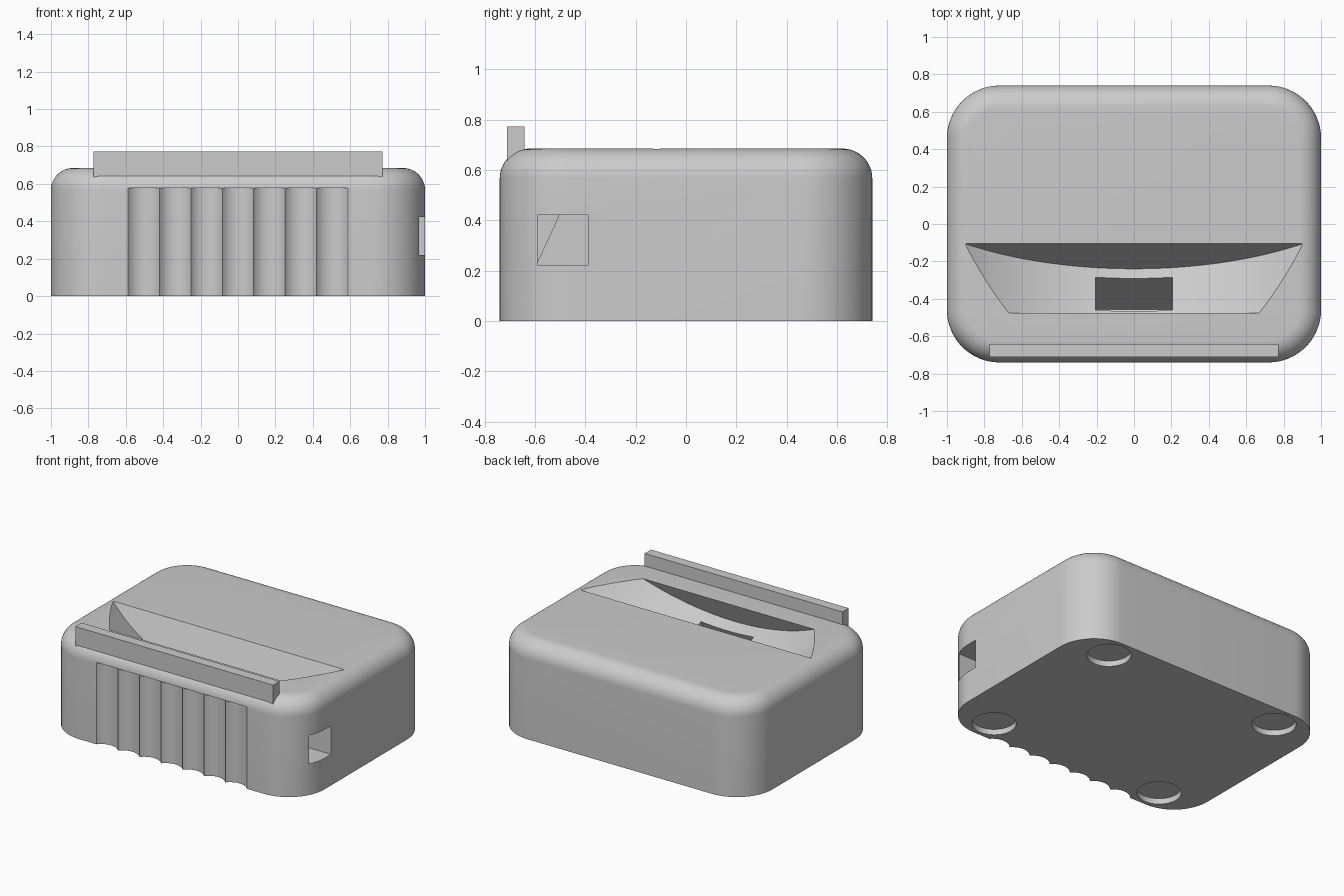
import bpy, bmesh
from math import sin, cos, radians
from mathutils import Vector

if "Cube" in bpy.data.objects:
    bpy.data.objects.remove(bpy.data.objects["Cube"], do_unlink=True)

grey = bpy.data.materials.new("plain_grey")
grey.use_nodes = True
grey.diffuse_color = (0.6, 0.6, 0.6, 1)
grey.node_tree.nodes["Principled BSDF"].inputs["Base Color"].default_value = grey.diffuse_color


def finish(obj, name):
    obj.name = name
    obj.data.materials.append(grey)
    return obj


def box(name, lo, hi):
    lo, hi = Vector(lo), Vector(hi)
    bpy.ops.mesh.primitive_cube_add(size=1, location=(lo + hi) / 2)
    obj = bpy.context.object
    obj.scale = hi - lo
    bpy.ops.object.transform_apply(location=False, rotation=False)
    return finish(obj, name)


def cylinder(name, radius, depth, center, sides, tilt=0):
    bpy.ops.mesh.primitive_cylinder_add(vertices=sides, radius=radius, depth=depth,
                                        location=center, rotation=(tilt, 0, 0))
    return finish(bpy.context.object, name)


def cut(target, cutter):
    cutter.hide_render = True
    mod = target.modifiers.new("cut", "BOOLEAN")
    mod.operation, mod.solver, mod.object = "DIFFERENCE", "EXACT", cutter
    bpy.ops.object.select_all(action="DESELECT")
    bpy.context.view_layer.objects.active = target
    target.select_set(True)
    bpy.ops.object.modifier_apply(modifier=mod.name)
    bpy.data.objects.remove(cutter, do_unlink=True)


# Body: box with large round corners and a filleted top rim
HALF_Y, TOP = 0.74, 0.685
body = box("body", (-1, -HALF_Y, 0), (1, HALF_Y, TOP))
bm = bmesh.new()
bm.from_mesh(body.data)
upright = [e for e in bm.edges if abs(e.verts[0].co.z - e.verts[1].co.z) > 0.1]
bmesh.ops.bevel(bm, geom=upright, offset=0.28, segments=16, profile=0.5, affect="EDGES")
top_z = max(v.co.z for v in bm.verts)
rim = [e for e in bm.edges if all(v.co.z > top_z - 0.001 for v in e.verts)]
bmesh.ops.bevel(bm, geom=rim, offset=0.118, segments=12, profile=0.5, affect="EDGES")
bm.to_mesh(body.data)
bm.free()

# Leaning disc-shaped slot in the top
lean = radians(24.8)
up = Vector((0, sin(lean), cos(lean)))
forward = Vector((0, -cos(lean), sin(lean)))
tilt = radians(90) - lean
thickness = 0.336
back_edge = Vector((0, -0.105, TOP))
center = back_edge + up * 1.114 + forward * thickness / 2
cut(body, cylinder("slot_cutter", 1.435, thickness, center, 256, tilt))

# Plug shaft going down from the slot floor, along the same lean
shaft = box("shaft_cutter", (-0.205, -0.25, -0.0965), (0.205, 0.25, 0.0965))
shaft.rotation_euler.x = tilt
shaft.location = Vector((0, -0.378, 0.459)) - up * 0.15
cut(body, shaft)

# Cable channel from the left side to the shaft
cut(body, box("channel_cutter", (0, -0.59, 0.22), (1.2, -0.39, 0.422)))

# Seven concave flutes on the front
pitch, sag = 0.168, 0.04
radius = ((pitch / 2) ** 2 + sag ** 2) / (2 * sag)
for i in range(-3, 4):
    spot = (i * pitch, -HALF_Y - radius + sag, 0.24)
    cut(body, cylinder("flute_cutter", radius, 0.676, spot, 64))

# Four shallow foot recesses underneath
for sx in (-1, 1):
    for sy in (-1, 1):
        cut(body, cylinder("foot_cutter", 0.142, 0.08, (sx * 0.69, sy * 0.572, 0), 64))

bpy.ops.object.select_all(action="DESELECT")
body.select_set(True)
bpy.context.view_layer.objects.active = body
bpy.ops.object.shade_smooth_by_angle(angle=radians(25))

# Raised lip along the front edge
box("front_lip", (-0.773, -0.712, 0.6), (0.773, -0.642, 0.772))
